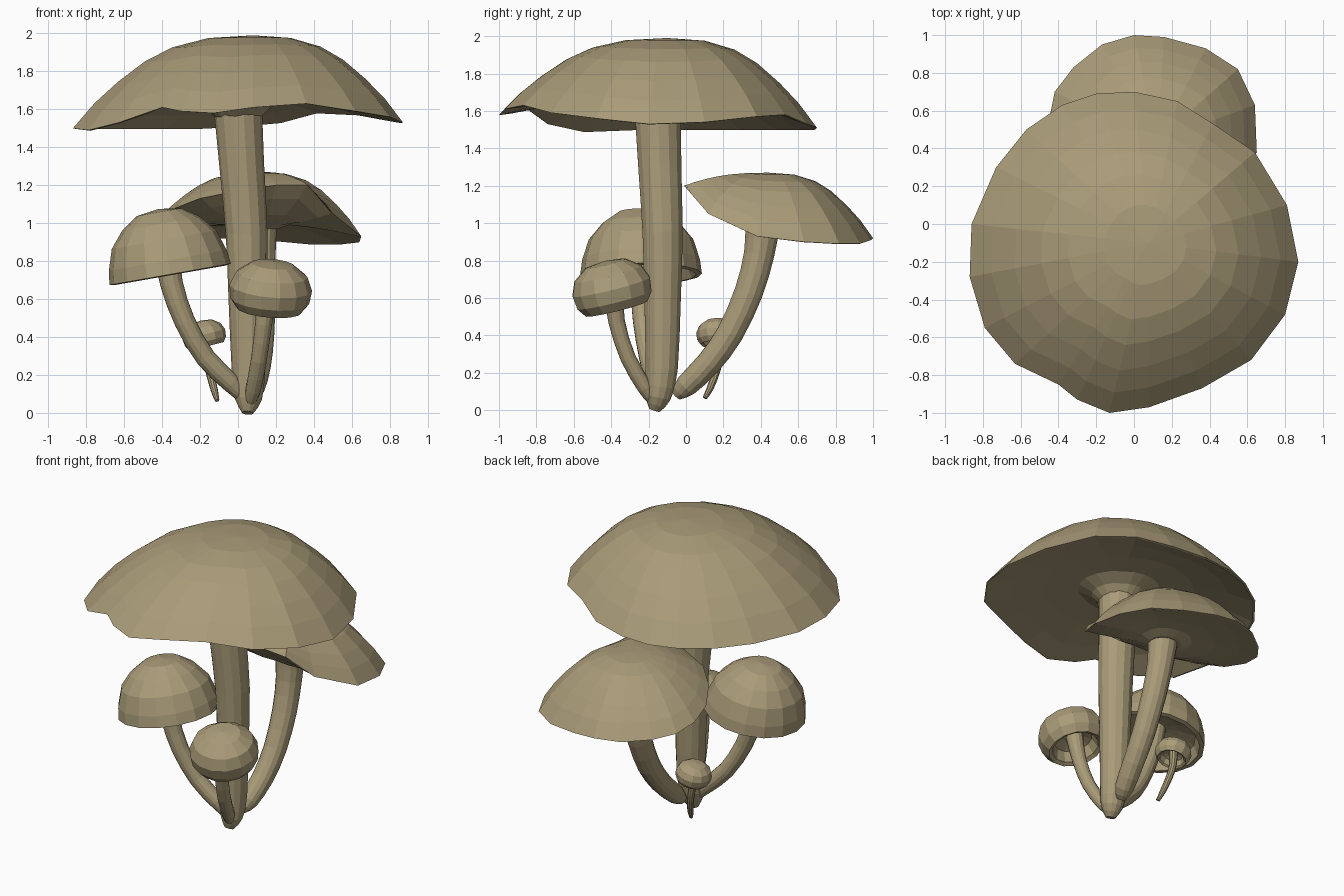
import bpy, bmesh, math
from mathutils import Vector, Matrix

tan = bpy.data.materials.new("mushroom_tan")
tan.diffuse_color = (0.40, 0.33, 0.19, 1)


def skin(name, rings):
    """Bridge equal-sized rings of points into a flat-shaded closed body."""
    bm = bmesh.new()
    loops = [[bm.verts.new(p) for p in r] for r in rings]
    n = len(rings[0])
    for a, b in zip(loops, loops[1:]):
        for i in range(n):
            j = (i + 1) % n
            bm.faces.new((a[i], a[j], b[j], b[i]))
    bm.faces.new(loops[0])
    bm.faces.new(loops[-1])
    bmesh.ops.remove_doubles(bm, verts=bm.verts, dist=0.0005)
    bmesh.ops.recalc_face_normals(bm, faces=bm.faces)
    me = bpy.data.meshes.new(name)
    bm.to_mesh(me)
    bm.free()
    me.materials.append(tan)
    ob = bpy.data.objects.new(name, me)
    bpy.context.collection.objects.link(ob)
    return ob


def stem(name, path, sides=14):
    """Tapered tube through (x, y, z, radius) points, rounded with a spline."""
    pts = [Vector(p) for p in path]
    ext = [2 * pts[0] - pts[1]] + pts + [2 * pts[-1] - pts[-2]]
    fine = []
    for a, b, c, d in zip(ext, ext[1:], ext[2:], ext[3:]):
        for t in (0, 0.5):
            fine.append(0.5 * (2 * b + (c - a) * t + (2 * a - 5 * b + 4 * c - d) * t * t
                               + (3 * b - a - 3 * c + d) * t ** 3))
    fine.append(pts[-1])
    rings = []
    for i, p in enumerate(fine):
        tng = (fine[min(i + 1, len(fine) - 1)] - fine[max(i - 1, 0)]).xyz.normalized()
        u = Vector((0, 1, 0)).cross(tng).normalized()
        v = tng.cross(u)
        rings.append([p.xyz + p.w * (u * math.cos(k * math.tau / sides) + v * math.sin(k * math.tau / sides))
                      for k in range(sides)])
    skin(name, rings)


def wavy_cap(name, rim, apex, hub, top, under):
    """Dome from an uneven rim up to the apex, then a hollow underside reaching the stem."""
    rim, apex, hub = [Vector(p) for p in rim], Vector(apex), Vector(hub)

    def ring(c, s, h, dz=0):
        return [Vector((*c.xy.lerp(p.xy, s), p.z + (c.z - p.z) * h + dz)) for p in rim]
    skin(name, [ring(apex, *t) for t in top] + [ring(hub, *u) for u in under])


def round_cap(name, centre, tilt, profile, scale=1.0, sides=14):
    """Turned profile, tilted about x and y (degrees)."""
    m = (Matrix.Translation(centre) @ Matrix.Rotation(math.radians(tilt[0]), 4, 'X')
         @ Matrix.Rotation(math.radians(tilt[1]), 4, 'Y') @ Matrix.Scale(scale, 4))
    skin(name, [[m @ Vector((r * math.cos(k * math.tau / sides), r * math.sin(k * math.tau / sides), z))
                 for k in range(sides)] for r, z in profile])


DOME = [(0, 1), (0.25, 0.97), (0.45, 0.87), (0.6, 0.72), (0.75, 0.5), (0.88, 0.27), (1, 0)]
HOLLOW = [(0.985, -0.02), (0.8, 0.45), (0.55, 0.85), (0.3, 1.0), (0.2, 1.0, -0.04), (0.14, 1.0, -0.09), (0, 1.0, -0.09)]

# tall mushroom
wavy_cap("tall_cap", [
    (0.87, -0.2, 1.53), (0.81, 0.1, 1.54), (0.64, 0.38, 1.57), (0.42, 0.53, 1.58), (0.23, 0.65, 1.53),
    (0, 0.7, 1.51), (-0.2, 0.69, 1.5), (-0.38, 0.63, 1.5), (-0.57, 0.5, 1.5), (-0.73, 0.3, 1.5),
    (-0.86, 0, 1.5), (-0.87, -0.28, 1.5), (-0.79, -0.55, 1.49), (-0.63, -0.74, 1.53), (-0.4, -0.85, 1.61),
    (-0.3, -0.93, 1.59), (-0.13, -1.0, 1.58), (0.08, -0.97, 1.61), (0.36, -0.87, 1.63),
    (0.62, -0.72, 1.59), (0.8, -0.48, 1.56)],
    (0.08, -0.1, 1.99), (0.0, -0.15, 1.65), DOME, HOLLOW)
stem("tall_stem", [(0.05, -0.17, 0.0, 0.03), (0.055, -0.15, 0.07, 0.07), (0.055, -0.13, 0.22, 0.088),
                   (0.05, -0.125, 0.6, 0.1), (0.045, -0.125, 0.95, 0.11), (0.02, -0.14, 1.3, 0.118),
                   (0.0, -0.15, 1.6, 0.127)])

# tilted mushroom at the back
wavy_cap("back_cap", [
    (0.37, -0.01, 1.2), (0.5, 0.12, 1.05), (0.65, 0.38, 0.93), (0.64, 0.63, 0.9), (0.55, 0.82, 0.89),
    (0.38, 0.93, 0.89), (0.16, 0.99, 0.91), (0, 1.0, 0.92), (-0.17, 0.95, 0.92), (-0.32, 0.83, 0.93),
    (-0.42, 0.7, 0.95), (-0.45, 0.55, 0.98), (-0.42, 0.38, 1.02), (-0.33, 0.22, 1.08),
    (-0.2, 0.1, 1.13), (0, 0.03, 1.17), (0.2, 0.01, 1.2)],
    (0.12, 0.44, 1.27), (0.11, 0.41, 0.99), DOME,
    [(0.985, -0.02), (0.8, 0.35), (0.55, 0.75), (0.3, 1.0), (0.19, 1.0, -0.02), (0, 1.0, -0.02)])
stem("back_stem", [(0.06, -0.05, 0.08, 0.03), (0.08, 0.0, 0.13, 0.06), (0.105, 0.12, 0.25, 0.068),
                   (0.118, 0.235, 0.41, 0.073), (0.12, 0.335, 0.63, 0.078), (0.115, 0.39, 0.83, 0.083),
                   (0.11, 0.41, 0.99, 0.095)])

# bell mushroom on the left
round_cap("left_cap", (-0.36, -0.24, 0.745), (0, -10),
          [(0, 0.335), (0.12, 0.318), (0.21, 0.255), (0.28, 0.17), (0.315, 0.06), (0.325, -0.015),
           (0.295, -0.02), (0.26, 0.05), (0.15, 0.08), (0.08, 0.09), (0, 0.09)], sides=16)
stem("left_stem", [(0.04, -0.15, 0.07, 0.03), (-0.04, -0.17, 0.16, 0.05), (-0.17, -0.2, 0.29, 0.053),
                   (-0.28, -0.23, 0.48, 0.055), (-0.35, -0.24, 0.68, 0.06), (-0.38, -0.24, 0.87, 0.068)])

# button mushrooms, front right and small one behind
BUTTON = [(0, 0.14), (0.11, 0.125), (0.185, 0.07), (0.214, 0.0), (0.205, -0.07), (0.17, -0.118),
          (0.145, -0.105), (0.12, -0.04), (0.06, -0.02), (0, -0.02)]
round_cap("front_button_cap", (0.173, -0.4, 0.66), (14, 5), BUTTON, 1.02)
stem("front_button_stem", [(0.06, -0.18, 0.05, 0.025), (0.08, -0.22, 0.12, 0.04), (0.11, -0.31, 0.28, 0.042),
                           (0.135, -0.37, 0.47, 0.045), (0.16, -0.39, 0.65, 0.055)])
round_cap("small_button_cap", (-0.18, 0.17, 0.413), (0, -14), BUTTON, 0.54, 12)
stem("small_button_stem", [(-0.11, 0.1, 0.065, 0.012), (-0.125, 0.13, 0.12, 0.019), (-0.15, 0.165, 0.22, 0.022),
                           (-0.17, 0.175, 0.31, 0.024), (-0.18, 0.17, 0.41, 0.028)], 10)
